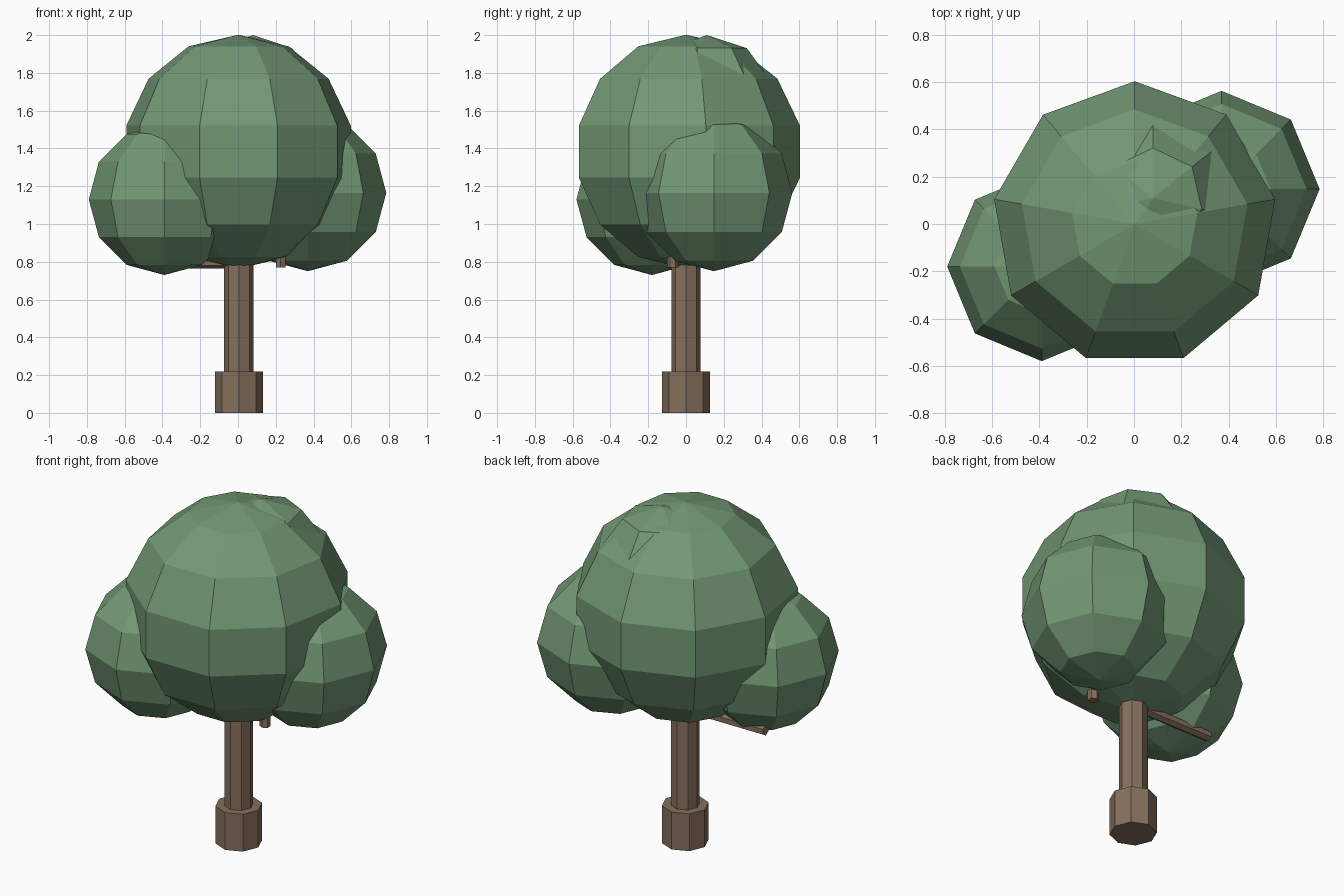
import bpy
from mathutils import Vector

cube = bpy.data.objects.get("Cube")
if cube:
    bpy.data.objects.remove(cube, do_unlink=True)


def material(name, rgb):
    mat = bpy.data.materials.new(name)
    mat.use_nodes = True
    colour = (*rgb, 1)
    mat.diffuse_color = colour
    bsdf = next(n for n in mat.node_tree.nodes if n.type == "BSDF_PRINCIPLED")
    bsdf.inputs["Base Color"].default_value = colour
    return mat


bark = material("bark_brown", (0.235, 0.16, 0.107))
leaf = material("leaf_green", (0.17, 0.315, 0.175))


def finish(name, mat):
    obj = bpy.context.object
    obj.name = name
    obj.data.materials.append(mat)
    return obj


def foliage(name, centre, radius, segments, rings):
    bpy.ops.mesh.primitive_uv_sphere_add(
        segments=segments, ring_count=rings, radius=radius, location=centre)
    return finish(name, leaf)


def limb(name, start, end, radius, sides):
    """Prism running from start to end."""
    start, end = Vector(start), Vector(end)
    axis = end - start
    bpy.ops.mesh.primitive_cylinder_add(
        vertices=sides, radius=radius, depth=axis.length,
        location=(start + end) / 2,
        rotation=axis.to_track_quat("Z", "Y").to_euler())
    return finish(name, mat=bark)


# Trunk with a thicker foot
limb("trunk_foot", (0.005, 0, 0), (0.005, 0, 0.22), 0.127, 8)
limb("trunk", (0.005, 0, 0.2), (0.005, 0, 0.95), 0.078, 8)

# Branches reaching into the side foliage
limb("right_branch", (0, 0, 0.795), (-0.52, 0, 0.795), 0.03, 6)
limb("left_branch", (0.226, -0.07, 0.77), (0.226, -0.07, 1.0), 0.03, 6)

# Faceted foliage clumps
foliage("main_foliage", (0.003, 0, 1.383), 0.619, 9, 7)
foliage("left_foliage", (0.37, 0.148, 1.165), 0.415, 8, 6)
foliage("right_foliage", (-0.39, -0.18, 1.13), 0.4, 8, 6)
foliage("top_foliage", (0.08, 0.11, 1.64), 0.36, 7, 5)
